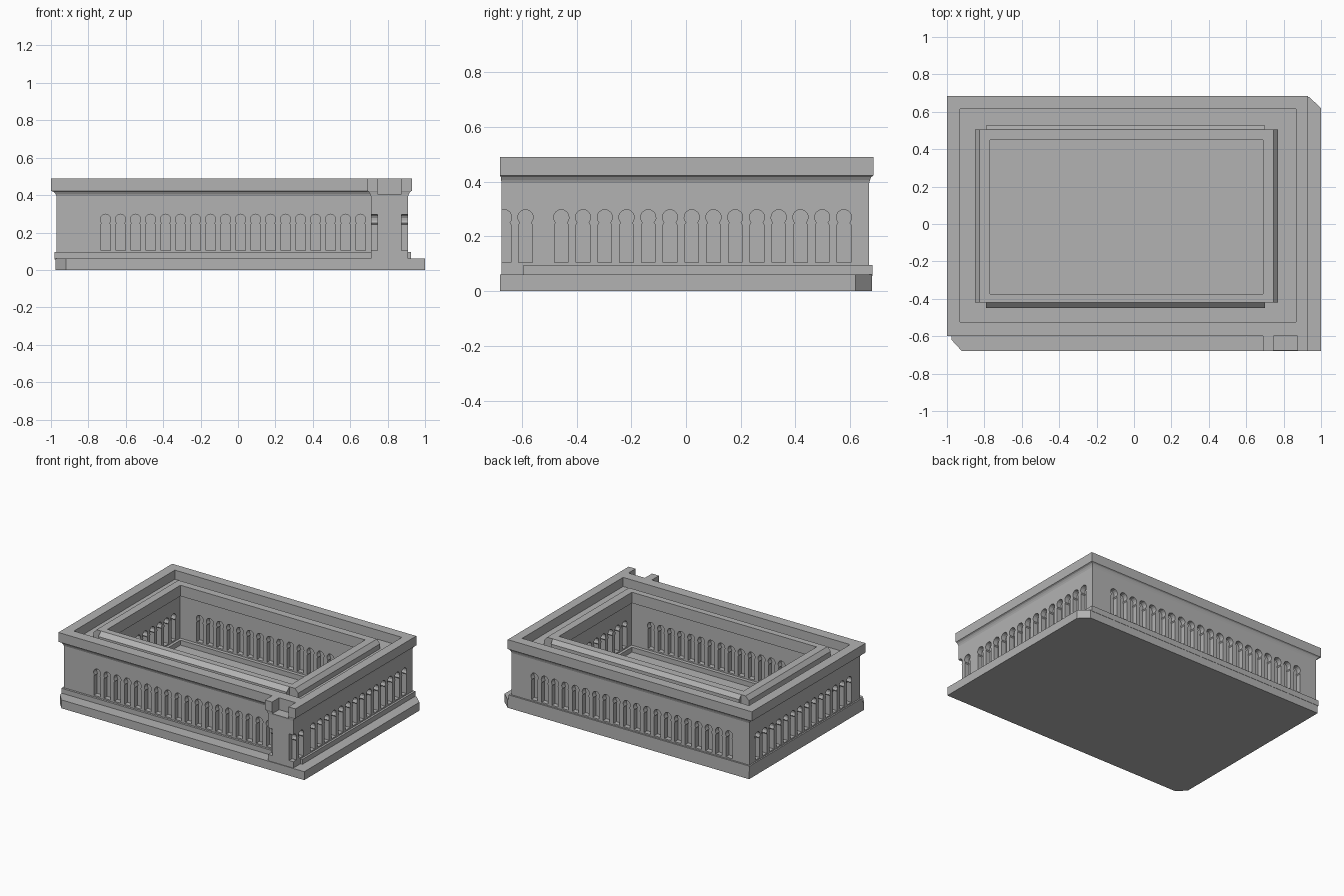
import bpy, bmesh, math

cube = bpy.data.objects.get("Cube")
if cube:
    bpy.data.objects.remove(cube, do_unlink=True)

stone = bpy.data.materials.new("grey stone")
stone.use_nodes = True
grey = (0.45, 0.45, 0.45, 1)
stone.diffuse_color = grey
stone.node_tree.nodes["Principled BSDF"].inputs["Base Color"].default_value = grey


def loft(bm, loops):
    """Join matching closed loops of 3D points into a capped solid."""
    rings = [[bm.verts.new(p) for p in loop] for loop in loops]
    n = len(rings[0])
    for a, b in zip(rings, rings[1:]):
        for i in range(n):
            j = (i + 1) % n
            bm.faces.new((a[i], a[j], b[j], b[i]))
    bm.faces.new(rings[0][::-1])
    bm.faces.new(rings[-1])


def box(bm, x0, x1, y0, y1, z0, z1):
    plan = [(x0, y0), (x1, y0), (x1, y1), (x0, y1)]
    loft(bm, [[(x, y, z) for x, y in plan] for z in (z0, z1)])


def frame(bm, outer, inner, z0, z1):
    """Rectangular ring; outer and inner are x0, x1, y0, y1."""
    rects = []
    for x0, x1, y0, y1 in (outer, inner):
        rects.append([(x0, y0), (x1, y0), (x1, y1), (x0, y1)])
    rings = [[bm.verts.new((x, y, z)) for x, y in r]
             for r, z in ((rects[0], z0), (rects[0], z1), (rects[1], z1), (rects[1], z0))]
    for k in range(4):
        a, b = rings[k], rings[(k + 1) % 4]
        for i in range(4):
            j = (i + 1) % 4
            bm.faces.new((a[i], a[j], b[j], b[i]))


def finish(name, bm):
    bmesh.ops.recalc_face_normals(bm, faces=bm.faces[:])
    mesh = bpy.data.meshes.new(name)
    bm.to_mesh(mesh)
    bm.free()
    mesh.materials.append(stone)
    obj = bpy.data.objects.new(name, mesh)
    bpy.context.collection.objects.link(obj)
    return obj


def cut(target, bm):
    """Subtract a cutter from the target and discard the cutter."""
    cutter = finish("cutter", bm)
    cutter.hide_render = True
    mod = target.modifiers.new("cut", "BOOLEAN")
    mod.operation = "DIFFERENCE"
    mod.solver = "EXACT"
    mod.object = cutter
    bpy.context.view_layer.objects.active = target
    bpy.ops.object.modifier_apply(modifier=mod.name)
    bpy.data.objects.remove(cutter, do_unlink=True)


# Horseshoe niche outline: straight jambs, a pinch, then a round head
niche = [(-0.025, 0.105), (0.025, 0.105), (0.025, 0.243), (0.02, 0.25)]
for k in range(11):
    a = math.radians(-35 + 25 * k)
    niche.append((0.028 * math.cos(a), 0.27 + 0.028 * math.sin(a)))
niche += [(-0.02, 0.25), (-0.025, 0.243)]


def niches(bm, axis, wall, out, first, step, count):
    """Row of niche cutters; axis is the wall normal, out its outward sign."""
    for i in range(count):
        c = first + i * step
        loops = []
        for d in (wall + out * 0.015, wall - out * 0.035):
            loops.append([(d, c + u, z) if axis == "x" else (c + u, d, z)
                          for u, z in niche])
        loft(bm, loops)


# Base slab with two chamfered corners
plan = [(-0.92, -0.68), (1, -0.68), (1, 0.62), (0.935, 0.68),
        (-0.975, 0.68), (-0.975, -0.62)]
bm = bmesh.new()
loft(bm, [[(x, y, z) for x, y in plan] for z in (0, 0.06)])
finish("base_slab", bm)

# Plinth moulding, also the step around the courtyard
court = (-0.77, 0.69, -0.375, 0.45)
bm = bmesh.new()
frame(bm, (-0.98, 0.925, -0.595, 0.682), court, 0.055, 0.095)
finish("plinth", bm)

# Walls, coved up into the cornice, with a short wing at the front
wall = [(-0.97, -0.58), (0.71, -0.58), (0.71, -0.675),
        (0.91, -0.675), (0.91, 0.67), (-0.97, 0.67)]
rim = [(-1, -0.6), (0.69, -0.6), (0.69, -0.68),
       (0.93, -0.68), (0.93, 0.685), (-1, 0.685)]
bm = bmesh.new()
loops = []
for z, t in ((0.055, 0), (0.395, 0), (0.407, 0.2), (0.417, 0.5), (0.423, 1), (0.49, 1)):
    loops.append([(a + (c - a) * t, b + (d - b) * t, z)
                  for (a, b), (c, d) in zip(wall, rim)])
loft(bm, loops)
walls = finish("walls_and_cornice", bm)

# Sunken roof and the open channel on the wing
bm = bmesh.new()
box(bm, -0.93, 0.865, -0.525, 0.615, 0.425, 0.6)
box(bm, 0.745, 0.875, -0.75, -0.6, 0.405, 0.6)
cut(walls, bm)

# Courtyard
bm = bmesh.new()
box(bm, -0.79, 0.71, -0.4, 0.475, 0, 0.7)
cut(walls, bm)

# Niches outside and around the courtyard
bm = bmesh.new()
niches(bm, "y", -0.58, -1, -0.708, 0.0802, 18)
niches(bm, "y", 0.67, 1, -0.81, 0.081, 20)
niches(bm, "x", 0.91, 1, -0.456, 0.0795, 14)
niches(bm, "x", 0.91, 1, -0.665, 0.078, 2)
niches(bm, "x", 0.71, -1, -0.665, 0.078, 1)
niches(bm, "x", -0.97, -1, -0.456, 0.0795, 14)
cut(walls, bm)
bm = bmesh.new()
for y, out in ((-0.4, 1), (0.475, -1)):
    niches(bm, "y", y, out, -0.635, 0.0795, 16)
for x, out in ((-0.79, 1), (0.71, -1)):
    niches(bm, "x", x, out, -0.32, 0.08, 10)
cut(walls, bm)

# Courtyard parapet
bm = bmesh.new()
frame(bm, (-0.825, 0.745, -0.42, 0.505), court, 0.41, 0.488)
finish("courtyard_parapet", bm)

# Sloped eaves on each side of the parapet
bm = bmesh.new()
eave = [(0, 0.42), (0, 0.488), (1, 0.46), (1, 0.42)]
for x, w in ((-0.825, -0.025), (0.745, 0.025)):
    loft(bm, [[(x + t * w, y, z) for t, z in eave] for y in (-0.42, 0.505)])
for y, w in ((-0.42, -0.03), (0.505, 0.022)):
    loft(bm, [[(x, y + t * w, z) for t, z in eave] for x in (-0.79, 0.7)])
finish("parapet_eaves", bm)
